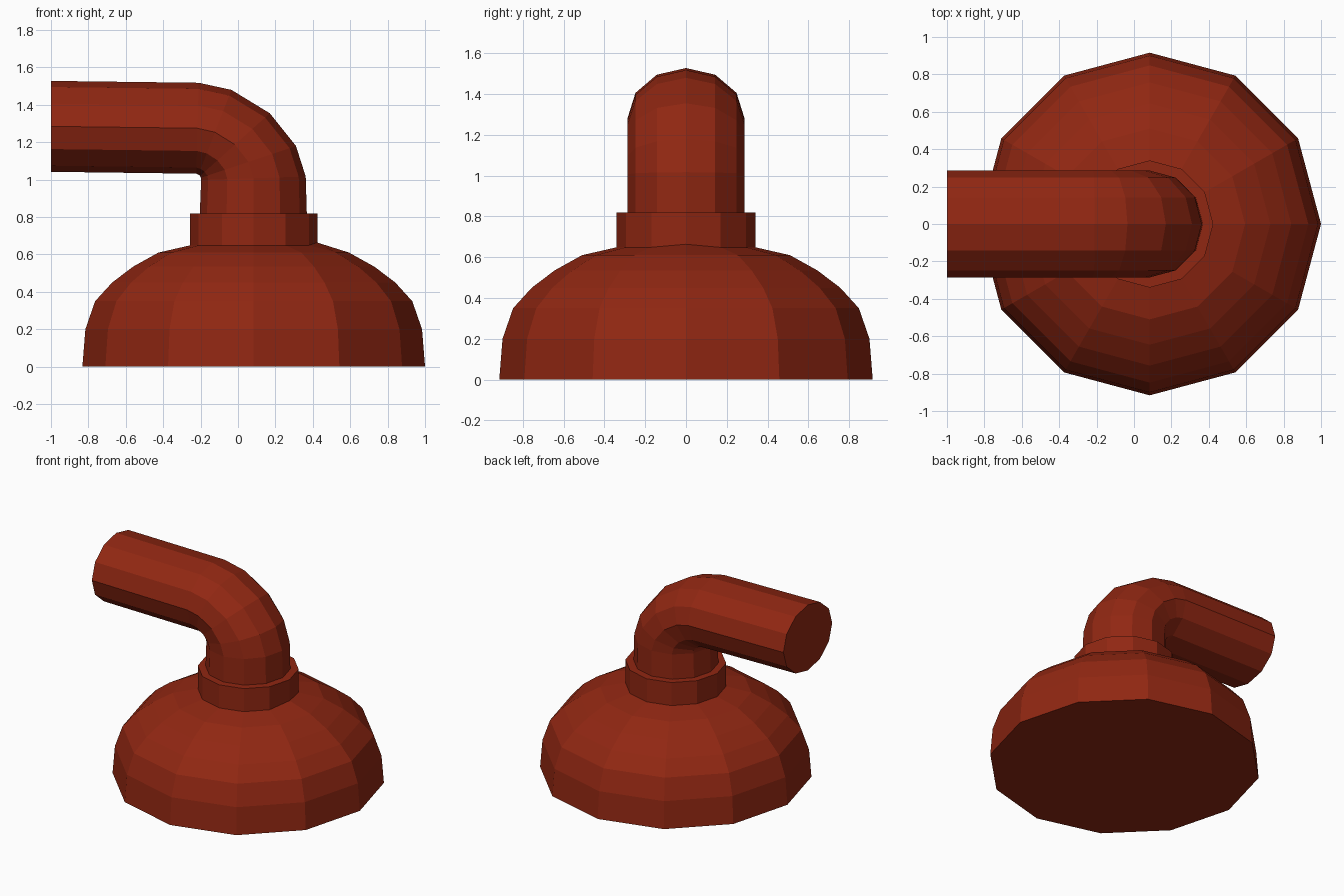
import bpy, bmesh, math
from mathutils import Vector

if "Cube" in bpy.data.objects:
    bpy.data.objects.remove(bpy.data.objects["Cube"])

SIDES = 12
CX = 0.084

red = bpy.data.materials.new("brick_red")
red.diffuse_color = (0.28, 0.02, 0.006, 1)
red.use_nodes = True
red.node_tree.nodes["Principled BSDF"].inputs["Base Color"].default_value = red.diffuse_color


def skin(name, rings):
    """Join rings of points into a closed flat-faced solid."""
    bm = bmesh.new()
    loops = [[bm.verts.new(p) for p in ring] for ring in rings]
    for a, b in zip(loops, loops[1:]):
        for i in range(SIDES):
            j = (i + 1) % SIDES
            bm.faces.new((a[i], a[j], b[j], b[i]))
    bm.faces.new(loops[0])
    bm.faces.new(loops[-1])
    bmesh.ops.recalc_face_normals(bm, faces=bm.faces)
    mesh = bpy.data.meshes.new(name)
    bm.to_mesh(mesh)
    bm.free()
    mesh.materials.append(red)
    obj = bpy.data.objects.new(name, mesh)
    bpy.context.collection.objects.link(obj)
    return obj


def oval(outer, inner, ry):
    """Ring through an outer and inner (x, z) point, with half-width ry in y."""
    o, n = Vector((outer[0], 0, outer[1])), Vector((inner[0], 0, inner[1]))
    mid, half = (o + n) / 2, (o - n) / 2
    return [mid + half * math.cos(t) + Vector((0, ry * math.sin(t), 0))
            for t in (2 * math.pi * i / SIDES for i in range(SIDES))]


def circle(r, z):
    return oval((CX + r, z), (CX - r, z), r)


# Domed base
profile = [(0.916, 0), (0.9, 0.2), (0.848, 0.35), (0.757, 0.45),
           (0.645, 0.535), (0.51, 0.61), (0.335, 0.65)]
dome = [circle(r, z) for r, z in profile]
dome[-1][0] += Vector((0.004, 0, 0.014))   # slight lip on the right
skin("dome", dome)

# Collar
skin("collar", [circle(0.34, 0.6), circle(0.34, 0.82)])

# Bent pipe: outer and inner edge of each section
bend = [((0.37, 0.75), (-0.207, 0.75)),
        ((0.362, 1.017), (-0.197, 0.998)),
        ((0.31, 1.18), (-0.198, 1.01)),
        ((0.17, 1.355), (-0.203, 1.02)),
        ((-0.035, 1.48), (-0.211, 1.027)),
        ((-0.21, 1.518), (-0.223, 1.032)),
        ((-1.0, 1.528), (-1.0, 1.042))]
skin("bent_pipe", [oval(o, n, 0.286) for o, n in bend])
